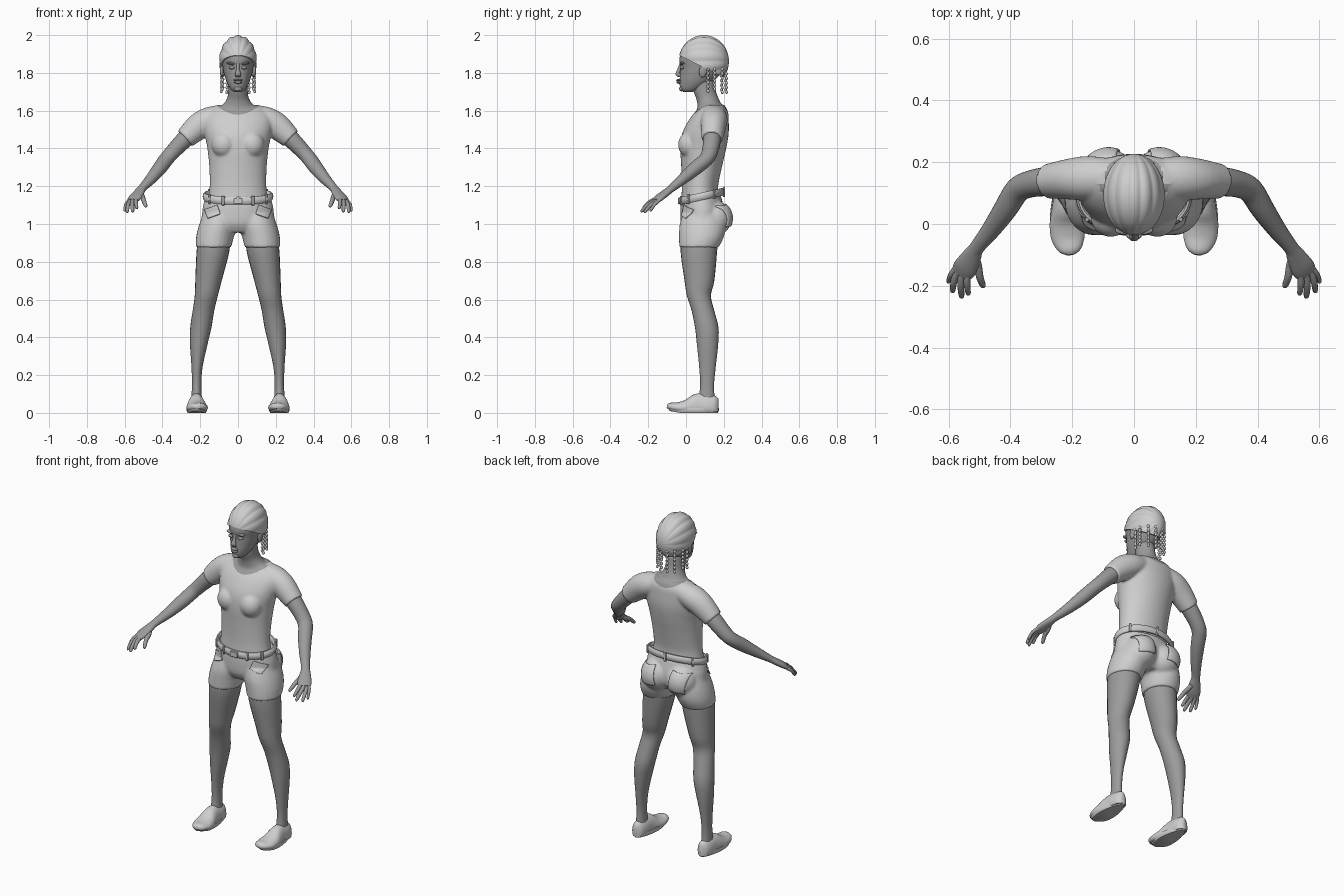
import bpy, bmesh, math
from mathutils import Vector, Matrix

if "Cube" in bpy.data.objects:
    bpy.data.objects.remove(bpy.data.objects["Cube"])


def material(name, v):
    m = bpy.data.materials.new(name)
    m.diffuse_color = (v, v, v, 1)
    m.use_nodes = True
    m.node_tree.nodes["Principled BSDF"].inputs["Base Color"].default_value = m.diffuse_color
    return m


SKIN = material("skin_grey", 0.33)
CLOTH = material("cloth_grey", 0.62)


def finish(name, bm, mat, mirror=False, angle=50):
    bmesh.ops.recalc_face_normals(bm, faces=bm.faces)
    me = bpy.data.meshes.new(name)
    bm.to_mesh(me)
    bm.free()
    ob = bpy.data.objects.new(name, me)
    bpy.context.collection.objects.link(ob)
    me.materials.append(mat)
    bpy.ops.object.select_all(action='DESELECT')
    bpy.context.view_layer.objects.active = ob
    ob.select_set(True)
    bpy.ops.object.shade_smooth_by_angle(angle=math.radians(angle))
    if mirror:
        ob.modifiers.new("mirror", 'MIRROR').use_mirror_merge = False
    return ob


def smooth_path(pts, steps):
    """Catmull-Rom through all ring values"""
    p = [pts[0]] + list(pts) + [pts[-1]]
    out = []
    for i in range(1, len(p) - 2):
        for s in range(steps):
            t = s / steps
            out.append([0.5 * (2*b + (c-a)*t + (2*a-5*b+4*c-d)*t*t + (3*b-a-3*c+d)*t**3)
                        for a, b, c, d in zip(*p[i-1:i+3])])
    return out + [list(pts[-1])]


def loft(bm, pts, level=False, n=24, steps=4, flip=1):
    """Rings (x, y, z, half width, half depth) joined into a capped tube"""
    rings, path = [], smooth_path(pts, steps)
    for i, (x, y, z, a, b) in enumerate(path):
        u, v = Vector((1, 0, 0)), Vector((0, 1, 0))
        if not level:
            d = Vector(path[min(i+1, len(path)-1)][:3]) - Vector(path[max(i-1, 0)][:3])
            u = d.cross(Vector((0, 0, 1)))
            u = u.normalized() if u.length > 1e-5 else Vector((1, 0, 0))
            v = u.cross(d).normalized()
        c = Vector((x, y, z))
        vs = []
        for k in range(n):
            w = 2 * math.pi * k / n
            q = c + u * a * math.cos(w) + v * b * math.sin(w)
            vs.append(bm.verts.new((q.x * flip, q.y, q.z)))
        rings.append(vs)
    faces = [bm.faces.new(rings[0]), bm.faces.new(rings[-1])]
    for r, s in zip(rings, rings[1:]):
        faces += [bm.faces.new((r[k], r[(k+1) % n], s[(k+1) % n], s[k])) for k in range(n)]
    bmesh.ops.recalc_face_normals(bm, faces=faces)


def stack(bm, rows, **kw):
    """Level rings given as (z, centre x, half width, front y, back y)"""
    loft(bm, [(x, (f+b)/2, z, a, (b-f)/2) for z, x, a, f, b in rows], level=True, **kw)


def ball(bm, c, r, rot=Matrix()):
    bmesh.ops.create_uvsphere(bm, u_segments=24, v_segments=14, radius=1,
                              matrix=Matrix.Translation(c) @ rot @ Matrix.Diagonal((*r, 1)))


def fuse(ob, voxel, repeat):
    m = ob.modifiers.new("fuse", 'REMESH')
    m.mode, m.voxel_size, m.use_smooth_shade = 'VOXEL', voxel, True
    m = ob.modifiers.new("soften", 'SMOOTH')
    m.factor, m.iterations = 0.5, repeat
    for m in list(ob.modifiers):
        bpy.ops.object.modifier_apply(modifier=m.name)


# T-shirt with sleeves, bust and neck fused together
bm = bmesh.new()
stack(bm, [(1.13, 0, .158, -.025, .172), (1.2, 0, .15, -.022, .17), (1.3, 0, .152, -.025, .19),
           (1.4, 0, .162, -.03, .213), (1.48, 0, .178, -.02, .226), (1.55, 0, .185, .015, .226),
           (1.595, 0, .165, .05, .222), (1.63, 0, .11, .085, .205)], n=40)
stack(bm, [(1.57, 0, .12, .05, .21), (1.62, 0, .088, .06, .195), (1.66, 0, .06, .055, .175),
           (1.7, 0, .052, .04, .16), (1.76, 0, .052, .03, .15)])
for s in (1, -1):
    loft(bm, [(.08, .148, 1.572, .065, .06), (.15, .148, 1.55, .072, .07), (.21, .145, 1.515, .066, .07),
              (.28, .138, 1.452, .056, .056)], flip=s)
    ball(bm, (.075*s, .02, 1.42), (.065, .062, .07))
shirt = finish("shirt_and_neck", bm, CLOTH)
fuse(shirt, .007, 6)
shirt.data.materials.append(SKIN)


def neckline(co):
    return (1.58 if co.y < .13 else 1.598) + .052 * (co.x / .12) ** 2


for v in shirt.data.vertices:
    if abs(v.co.z - neckline(v.co)) < .0035:
        v.co.z = neckline(v.co)
for p in shirt.data.polygons:
    p.material_index = int(p.center.z > neckline(p.center))

# Shorts: pelvis, seat and two short legs fused together
bm = bmesh.new()
stack(bm, [(.955, 0, .10, .0, .16), (1.0, 0, .185, -.025, .2), (1.06, 0, .19, -.03, .205),
           (1.11, 0, .182, -.028, .195), (1.15, 0, .17, -.02, .185)], n=36)
for s in (1, -1):
    stack(bm, [(.875, .13*s, .094, -.036, .172), (.93, .122*s, .1, -.037, .2), (.99, .108*s, .1, -.035, .21),
               (1.05, .095*s, .09, -.02, .2)])
    ball(bm, (.082*s, .15, 1.03), (.092, .092, .095))
shorts = finish("shorts", bm, CLOTH)
fuse(shorts, .008, 5)

# Back pockets and slanted front pocket flaps lying on the shorts
for name, y, x, z, w, h, tilt in (("back_pocket", .4, .1, 1.045, .048, .055, .12),
                                  ("front_pocket", -.3, .135, 1.065, .035, .025, .35)):
    bm = bmesh.new()
    bmesh.ops.create_grid(bm, x_segments=12, y_segments=12, size=1,
                          matrix=Matrix.Translation((x, y, z)) @ Matrix.Rotation(tilt, 4, 'Y')
                          @ Matrix.Rotation(math.pi/2, 4, 'X') @ Matrix.Diagonal((w, h, 1, 1)))
    ob = finish(name, bm, CLOTH)
    m = ob.modifiers.new("wrap", 'SHRINKWRAP')
    m.target, m.wrap_method, m.offset = shorts, 'PROJECT', .004
    m.use_project_y = m.use_positive_direction = m.use_negative_direction = True
    m.use_project_x = m.use_project_z = False
    m = ob.modifiers.new("thickness", 'SOLIDIFY')
    m.thickness, m.offset = .008, 0
    ob.modifiers.new("mirror", 'MIRROR')

# Belt: rounded strap, low at the front
bm = bmesh.new()


def belt_point(w, out=0, up=0):
    return Vector(((.176+out)*math.cos(w), .082 + (.11+out)*math.sin(w), 1.146 + .024*math.sin(w) + up))


rows = [[bm.verts.new(belt_point(2*math.pi*k/48, .011*math.cos(a), .021*math.sin(a)))
         for a in (math.pi*j/5 for j in range(10))] for k in range(48)]
for k in range(48):
    for j in range(10):
        r, s = rows[k], rows[(k+1) % 48]
        bm.faces.new((r[j], r[(j+1) % 10], s[(j+1) % 10], s[j]))
finish("belt", bm, CLOTH)

# Belt buckle and loops
bm = bmesh.new()
for deg, w, h in ((270, .05, .034), (245, .016, .05), (295, .016, .05), (215, .014, .052), (325, .014, .052),
                  (145, .014, .052), (35, .014, .052), (90, .018, .055)):
    a = math.radians(deg)
    p = belt_point(a, .009)
    face = math.atan2(math.sin(a)/.11, math.cos(a)/.176)
    bmesh.ops.create_cube(bm, size=1, matrix=Matrix.Translation(p) @ Matrix.Rotation(face, 4, 'Z')
                          @ Matrix.Diagonal((.012, w, h, 1)))
ob = finish("buckle_and_loops", bm, CLOTH)
ob.modifiers.new("round", 'BEVEL').width = .003

# Legs
bm = bmesh.new()
stack(bm, [(.95, .125, .08, -.02, .17), (.86, .132, .087, -.029, .165), (.7, .156, .07, -.008, .15),
           (.62, .168, .061, .005, .132), (.54, .183, .057, .03, .15), (.45, .197, .056, .048, .172),
           (.36, .208, .046, .058, .17), (.24, .217, .029, .07, .157), (.14, .219, .025, .075, .148),
           (.05, .219, .03, .06, .155)])
finish("leg", bm, SKIN, True)

# Arms, palms, fingers
bm = bmesh.new()
loft(bm, [(.2, .145, 1.52, .045, .045), (.28, .138, 1.45, .047, .046), (.34, .128, 1.388, .043, .041),
          (.378, .108, 1.345, .041, .038), (.415, .05, 1.295, .038, .037), (.46, -.015, 1.24, .031, .029),
          (.507, -.075, 1.19, .024, .02), (.522, -.1, 1.17, .03, .019), (.545, -.14, 1.14, .039, .018),
          (.56, -.162, 1.122, .034, .013)])
wrist = (.515, -.095, 1.17)
for knuckle, tip, r in (((.58, -.148, 1.12), (.602, -.19, 1.068), .009), ((.572, -.158, 1.118), (.588, -.222, 1.062), .0105),
                        ((.556, -.165, 1.122), (.558, -.24, 1.065), .011), ((.538, -.165, 1.13), (.536, -.23, 1.082), .0105),
                        ((.505, -.135, 1.142), (.487, -.206, 1.092), .012)):
    a, b = Vector(knuckle), Vector(tip)
    m = (a + b) / 2 + Vector((.003, 0, .007))
    loft(bm, [(*Vector(wrist).lerp(a, .5), r, r), (*a, r*1.1, r*1.1), (*m, r, r), (*a.lerp(b, .9), r*.8, r*.8), (*b, r*.3, r*.3)],
         n=10, steps=3)
finish("arm_and_hand", bm, SKIN, True)

# Slip-on shoes with soles
bm = bmesh.new()
loft(bm, [(.205, -.1, .036, .012, .01), (.207, -.085, .034, .036, .02), (.213, -.045, .028, .054, .028),
          (.218, 0, .028, .055, .042), (.22, .04, .03, .048, .066), (.22, .075, .03, .043, .074),
          (.22, .12, .03, .041, .068), (.22, .155, .03, .033, .06), (.22, .172, .03, .014, .045)])
for v in bm.verts:
    v.co.z = max(v.co.z, .006 + .018 * max(0, -v.co.y - .03) / .07)
finish("shoe", bm, CLOTH, True)
bm = bmesh.new()
stack(bm, [(0, .218, .05, -.085, .168), (.012, .218, .056, -.096, .175), (.026, .218, .055, -.096, .174)], n=32, steps=2)
for v in bm.verts:
    v.co.x = .218 + (v.co.x - .218) * (1 - .22 * max(0, min(1, v.co.y / .15)))
    v.co.z += .012 * max(0, -v.co.y - .03) / .07
finish("sole", bm, CLOTH, True)

# Head with brow, nose, lips, eyelids and ears
bm = bmesh.new()
stack(bm, [(1.7, 0, .022, -.015, .04), (1.712, 0, .038, -.028, .075), (1.745, 0, .057, -.034, .13),
           (1.79, 0, .073, -.032, .18), (1.83, 0, .081, -.03, .2), (1.87, 0, .086, -.035, .21),
           (1.92, 0, .08, -.022, .2), (1.96, 0, .055, .01, .16), (1.98, 0, .02, .05, .11)], n=32)
loft(bm, [(0, -.028, 1.85, .009, .006), (0, -.036, 1.82, .009, .01), (0, -.045, 1.793, .016, .011),
          (0, -.035, 1.778, .014, .008)], level=True, n=14)
ball(bm, (0, -.037, 1.762), (.024, .015, .0065))
ball(bm, (0, -.036, 1.75), (.021, .015, .008))
ball(bm, (0, -.024, 1.716), (.02, .012, .014))
for s in (1, -1):
    ball(bm, (.032*s, -.021, 1.828), (.016, .012, .009))
    ball(bm, (.034*s, -.02, 1.85), (.027, .014, .007), Matrix.Rotation(-.1*s, 4, 'Y'))
    ball(bm, (.086*s, .09, 1.81), (.01, .021, .034), Matrix.Rotation(-.15, 4, 'X'))
finish("head", bm, SKIN)

# Cornrow hair cap: ridges run front to back, trimmed at the hairline
bm = bmesh.new()
bmesh.ops.create_uvsphere(bm, u_segments=112, v_segments=32, radius=1, matrix=Matrix.Rotation(math.pi/2, 4, 'X'))
for v in bm.verts:
    ridge = .955 + .045 * abs(math.cos(7 * math.atan2(v.co.x, v.co.z)))
    x, y, z = v.co
    v.co = (x*.101*ridge, .094 + y*.133, 1.862 + z*.138*ridge)
cut = bmesh.ops.bisect_plane(bm, geom=bm.verts[:] + bm.edges[:] + bm.faces[:], plane_co=(0, -.03, 1.89),
                             plane_no=(0, .5, 1), clear_inner=True)
bmesh.ops.holes_fill(bm, edges=[e for e in bm.edges if e.is_boundary])
finish("cornrow_hair", bm, CLOTH)

# Hanging beaded braids
bm = bmesh.new()
for x, y, low in ((.086, .115, 1.695), (.083, .15, 1.705), (.056, .19, 1.69), (.02, .212, 1.69)):
    for i in range(11):
        z = 1.82 - (1.82 - low - .008) * i / 10
        bmesh.ops.create_icosphere(bm, subdivisions=2, radius=1, matrix=Matrix.Translation(
            (x + .003 * (-1)**i, y + .002 * (-1)**i, z)) @ Matrix.Diagonal((.008, .008, .0095, 1)))
finish("braid", bm, CLOTH, True)
